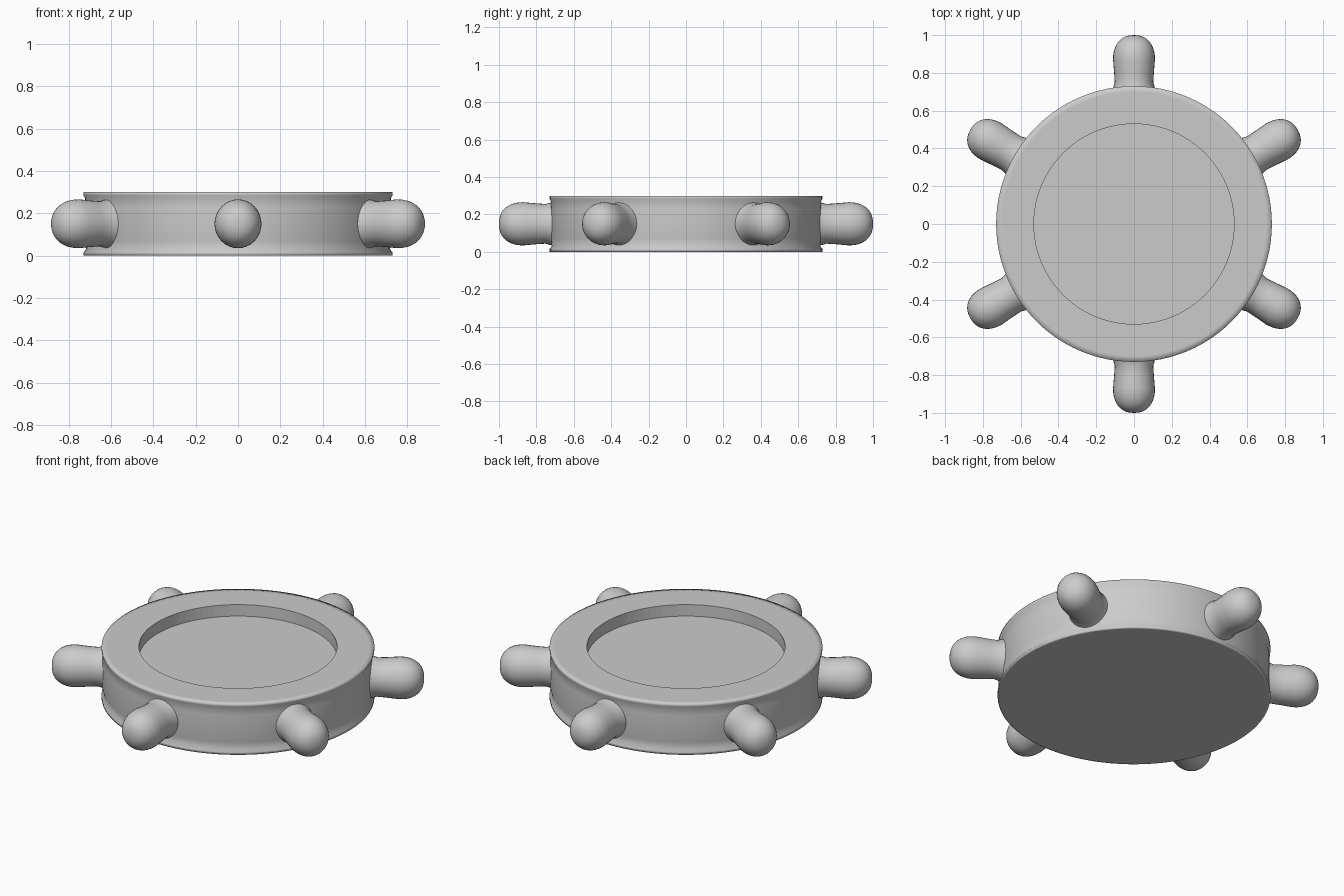
import bpy, bmesh, math
from mathutils import Matrix, Vector

cube = bpy.data.objects.get("Cube")
if cube:
    bpy.data.objects.remove(cube, do_unlink=True)

grey = bpy.data.materials.new("plain grey")
grey.use_nodes = True
colour = (0.6, 0.6, 0.6, 1)
grey.diffuse_color = colour
grey.node_tree.nodes["Principled BSDF"].inputs["Base Color"].default_value = colour


def lathe(name, profile, steps, sharp_radius=None):
    """Spin (radius, height) points around z; ends on the axis are welded."""
    bm = bmesh.new()
    verts = [bm.verts.new((r, 0, z)) for r, z in profile]
    edges = [bm.edges.new(pair) for pair in zip(verts, verts[1:])]
    bmesh.ops.spin(bm, geom=verts + edges, cent=(0, 0, 0), axis=(0, 0, 1),
                   angle=math.tau, steps=steps, use_duplicate=False)
    bmesh.ops.remove_doubles(bm, verts=bm.verts[:], dist=0.0001)
    bmesh.ops.recalc_face_normals(bm, faces=bm.faces[:])
    for f in bm.faces:
        f.smooth = True
    if sharp_radius:
        for e in bm.edges:
            radii = [v.co.xy.length for v in e.verts]
            if all(abs(r - sharp_radius) < 0.001 for r in radii):
                e.smooth = False
    mesh = bpy.data.meshes.new(name)
    bm.to_mesh(mesh)
    bm.free()
    mesh.materials.append(grey)
    obj = bpy.data.objects.new(name, mesh)
    bpy.context.collection.objects.link(obj)
    return obj


# Round body: slightly rounded side between thin rims, recess in the top
R, H, RECESS, FLOOR = 0.73, 0.30, 0.53, 0.232
lower_side = [(R, 0), (R, 0.015), (R - 0.012, 0.03), (R - 0.005, 0.07)]
upper_side = [(R - 0.005, H - 0.07), (R - 0.008, H - 0.03), (R, H - 0.015), (R, H)]
body = [(0, 0), (R - 0.01, 0)] + lower_side + upper_side + [
    (R - 0.03, H), (RECESS + 0.02, H), (RECESS, H), (RECESS, FLOOR), (0, FLOOR)]
lathe("wheel_body", body, 96, RECESS)

# Six blunt grips, flared at the root and slightly taller than wide
GRIP, SHOULDER, TIP = 0.111, 0.87, 1.0
grip = [(0.112, 0.705), (0.108, 0.73), (0.102, 0.75), (0.105, 0.80), (GRIP, SHOULDER)]
for i in range(1, 10):
    a = i * math.pi / 20
    grip.append((GRIP * math.cos(a) ** 0.85,
                 SHOULDER + (TIP - SHOULDER) * math.sin(a) ** 0.9))
grip.append((0, TIP))
tilt = Vector((0, 0, 1)).rotation_difference(Vector((0, 1, 0))).to_matrix().to_4x4()
for k in range(6):
    handle = lathe(f"grip_{k + 1}", grip, 32)
    turn = Matrix.Rotation(k * math.pi / 3, 4, "Z")
    taller = Matrix.Diagonal((1, 1, 1.04, 1))
    handle.matrix_world = Matrix.Translation((0, 0, H / 2)) @ taller @ turn @ tilt
